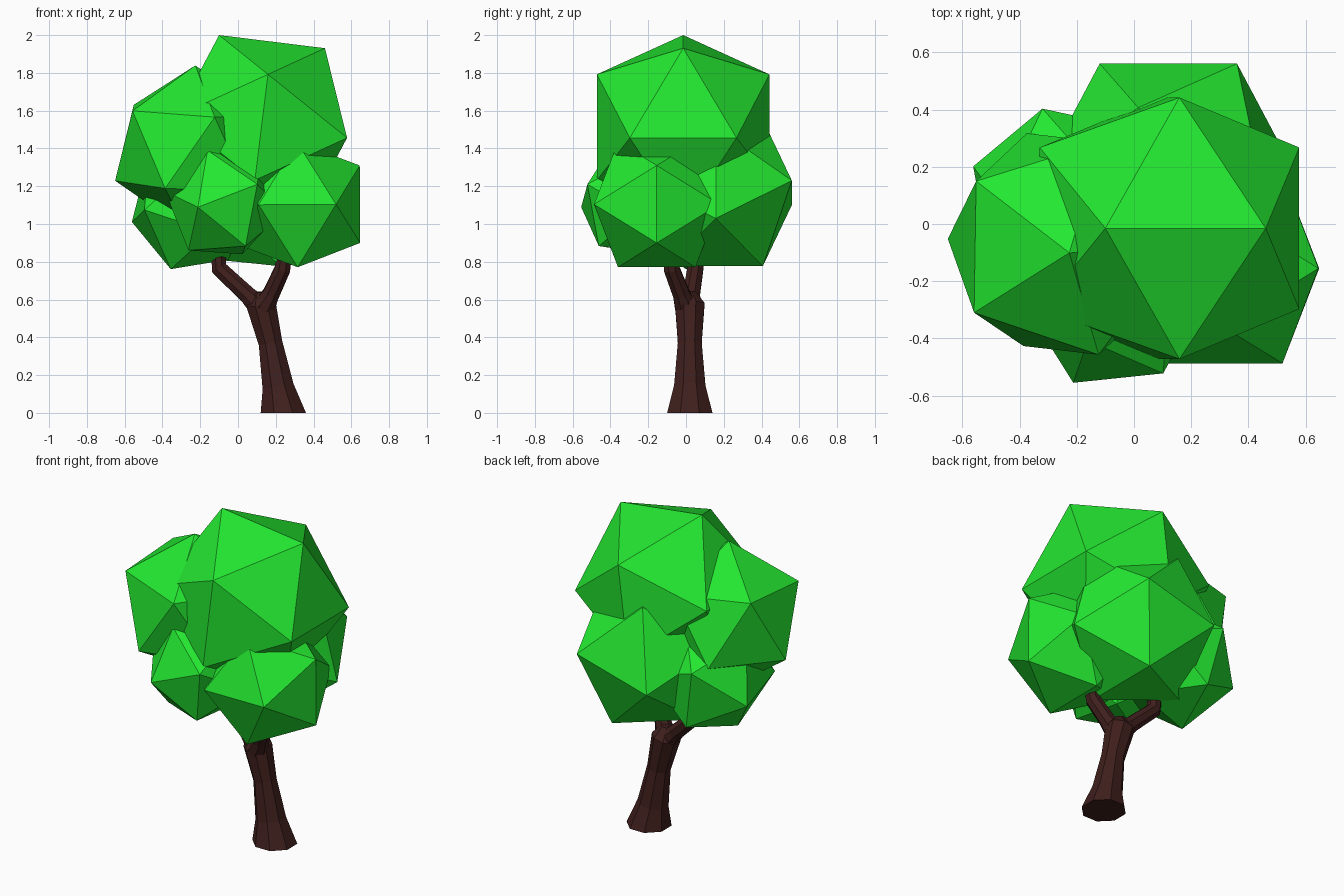
import bpy, bmesh, math
from mathutils import Vector, Matrix

if "Cube" in bpy.data.objects:
    bpy.data.objects.remove(bpy.data.objects["Cube"])


def material(name, color):
    m = bpy.data.materials.new(name)
    m.diffuse_color = (*color, 1)
    m.use_nodes = True
    m.node_tree.nodes["Principled BSDF"].inputs["Base Color"].default_value = m.diffuse_color
    return m


LEAF = material("leaf_green", (0.017, 0.80, 0.03))
BARK = material("bark_brown", (0.05, 0.014, 0.012))


def finish(bm, name, mat):
    bmesh.ops.recalc_face_normals(bm, faces=bm.faces)
    me = bpy.data.meshes.new(name)
    bm.to_mesh(me)
    bm.free()
    me.materials.append(mat)
    ob = bpy.data.objects.new(name, me)
    bpy.context.collection.objects.link(ob)


def leaf_ball(name, center, radius, a, b):
    """Icosahedron turned so that one of its edges runs from a to b."""
    c, a, b = Vector(center), Vector(a), Vector(b)
    up = ((a + b) / 2 - c).normalized()
    ex = (b - a)
    ex = (ex - up * ex.dot(up)).normalized()
    ey = up.cross(ex)
    h = radius / math.sqrt(1 + ((1 + 5 ** 0.5) / 2) ** 2)   # half edge
    g = h * (1 + 5 ** 0.5) / 2
    bm = bmesh.new()
    for s in (-1, 1):
        for t in (-1, 1):
            for x, y, z in ((s * h, 0, t * g), (0, s * g, t * h), (s * g, t * h, 0)):
                bm.verts.new(c + ex * x + ey * y + up * z)
    bmesh.ops.convex_hull(bm, input=bm.verts)
    finish(bm, name, LEAF)


def limb(name, points, sides=8):
    """Faceted tube through (x, y, z, radius) points."""
    bm = bmesh.new()
    P = [Vector(p[:3]) for p in points]
    rings = []
    for i, p in enumerate(P):
        d = P[min(i + 1, len(P) - 1)] - P[max(i - 1, 0)]
        if i == 0 and p.z < 0.1:
            d = Vector((0, 0, 1))          # flat foot
        q = Vector((0, 0, 1)).rotation_difference(d)
        ring = []
        for k in range(sides):
            t = 2 * math.pi * (k + 0.5) / sides
            r = points[i][3] / math.cos(math.pi / sides)
            ring.append(bm.verts.new(p + q @ Vector((r * math.cos(t), r * math.sin(t), 0))))
        rings.append(ring)
    for r0, r1 in zip(rings, rings[1:]):
        for k in range(sides):
            n = (k + 1) % sides
            bm.faces.new((r0[k], r0[n], r1[n], r1[k]))
    bm.faces.new(rings[0][::-1])
    bm.faces.new(rings[-1])
    finish(bm, name, BARK)


# trunk and its two forks
limb("trunk", [(.24, .02, 0, .12), (.212, .02, .14, .083), (.172, .02, .37, .063),
               (.122, .02, .575, .078), (.115, .015, .64, .035)])
limb("left_branch", [(.12, .02, .555, .06), (.05, .028, .625, .045),
                     (-.10, .05, .765, .042), (-.105, .06, .88, .04)])
limb("right_branch", [(.135, .0, .56, .06), (.175, -.025, .63, .045),
                      (.235, -.075, .76, .042), (.25, -.085, .88, .04)])

# foliage clumps
leaf_ball("foliage_top", (.124, -.015, 1.512), .537, (-.1, -.015, 2.0), (.46, -.015, 1.93))
leaf_ball("foliage_left", (-.249, -.07, 1.403), .438, (-.56, -.31, 1.60), (-.55, .15, 1.63))
leaf_ball("foliage_front", (-.07, -.267, 1.115), .322, (-.21, -.555, 1.09), (.10, -.525, 1.21))
leaf_ball("foliage_right", (.314, -.155, 1.103), .39, (.645, -.155, 1.31), (.645, -.155, .90))
leaf_ball("foliage_back", (.12, .158, 1.165), .473, (-.12, .56, 1.10), (.36, .56, 1.23))
leaf_ball("foliage_back_left", (-.23, .078, 1.092), .363, (-.56, .2, 1.01), (-.36, 0, .76))
